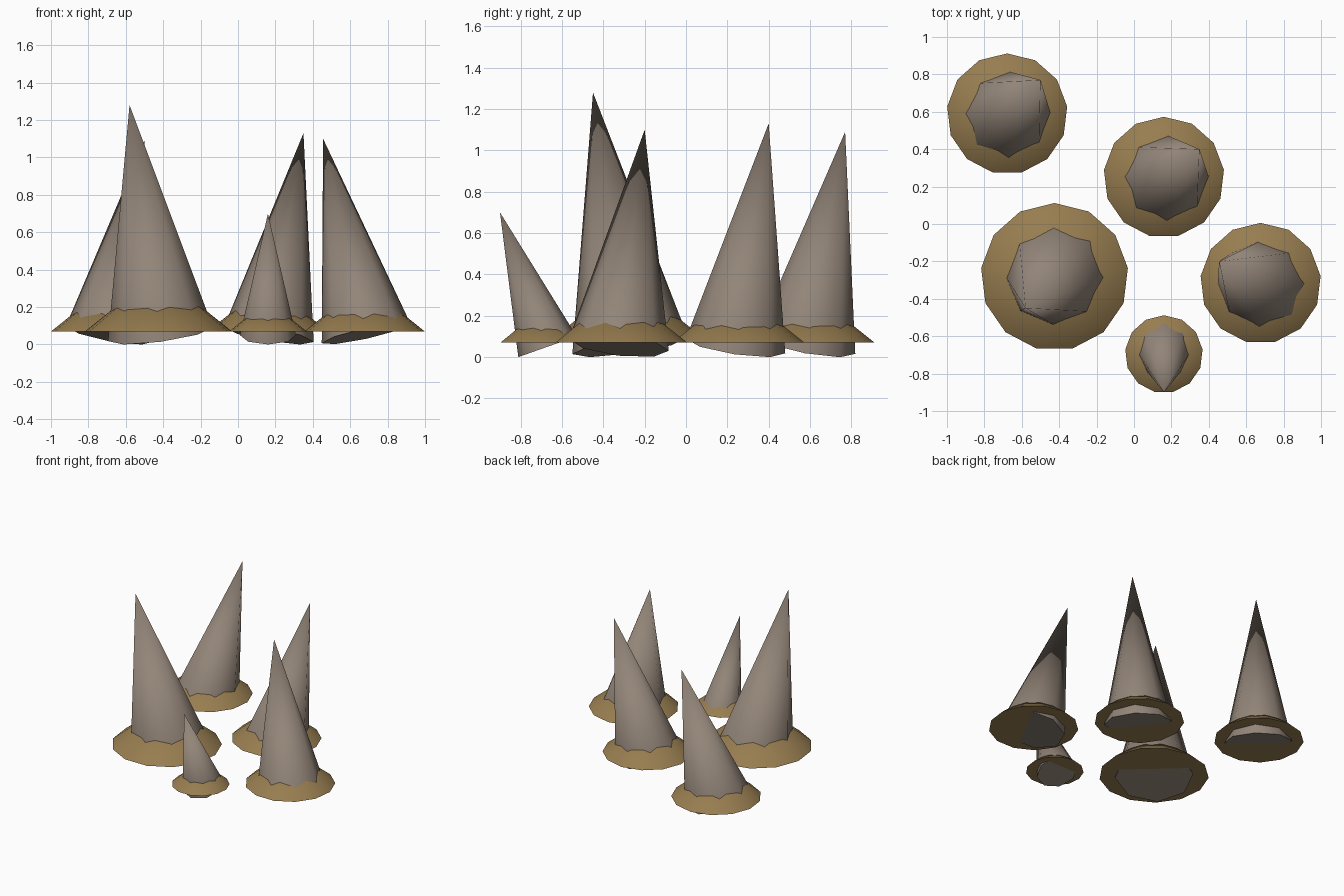
import bpy, bmesh, math
from mathutils import Vector, Matrix

if "Cube" in bpy.data.objects:
    bpy.data.objects.remove(bpy.data.objects["Cube"])


def material(name, rgb):
    m = bpy.data.materials.new(name)
    m.diffuse_color = (*rgb, 1)
    m.use_nodes = True
    m.node_tree.nodes["Principled BSDF"].inputs["Base Color"].default_value = m.diffuse_color
    return m


WOOD = material("weathered_wood", (0.29, 0.235, 0.19))
DIRT = material("packed_dirt", (0.31, 0.205, 0.08))
GROUND = 0.07  # height of the mound rims


def cone(name, sides, radius, height, matrix, mat):
    """Closed cone with its base at the local origin, first corner towards +y."""
    bm = bmesh.new()
    rim = [bm.verts.new((radius * math.sin(a), radius * math.cos(a), 0))
           for a in (-2 * math.pi * i / sides for i in range(sides))]
    tip = bm.verts.new((0, 0, height))
    for i in range(sides):
        bm.faces.new((rim[i], rim[(i + 1) % sides], tip)).smooth = True
    base = bm.faces.new(rim[::-1])
    for e in base.edges:
        e.smooth = False
    bm.transform(matrix)
    me = bpy.data.meshes.new(name)
    bm.to_mesh(me)
    bm.free()
    me.materials.append(mat)
    ob = bpy.data.objects.new(name, me)
    bpy.context.collection.objects.link(ob)
    return ob


# name, base centre, base radius, tip, mound centre, mound radius
STAKES = [
    ("back_left", (-0.68, 0.58), 0.243, (-0.50, 0.77, 1.09), (-0.678, 0.589), 0.323),
    ("back_right", (0.165, 0.24), 0.243, (0.35, 0.40, 1.13), (0.16, 0.25), 0.323),
    ("front_left", (-0.415, -0.27), 0.283, (-0.58, -0.45, 1.28), (-0.425, -0.283), 0.395),
    ("front_right", (0.685, -0.325), 0.243, (0.455, -0.20, 1.10), (0.677, -0.317), 0.323),
    ("small_front", (0.16, -0.67), 0.15, (0.16, -0.90, 0.70), (0.16, -0.696), 0.208),
]

for name, base, r, tip, mound, mr in STAKES:
    # leaning stake, its lowest base corner resting on the floor
    lean = math.atan2(math.dist(base, tip[:2]), tip[2] - 0.05)
    start = Vector((*base, r * math.sin(lean)))
    axis = Vector(tip) - start
    turn = Vector((0, 0, 1)).rotation_difference(axis).to_matrix().to_4x4()
    cone(name + "_stake", 8, r, axis.length, Matrix.Translation(start) @ turn, WOOD)
    # dirt mound heaped around the stake
    cone(name + "_mound", 13, mr, mr * 0.8, Matrix.Translation((*mound, GROUND)), DIRT)
